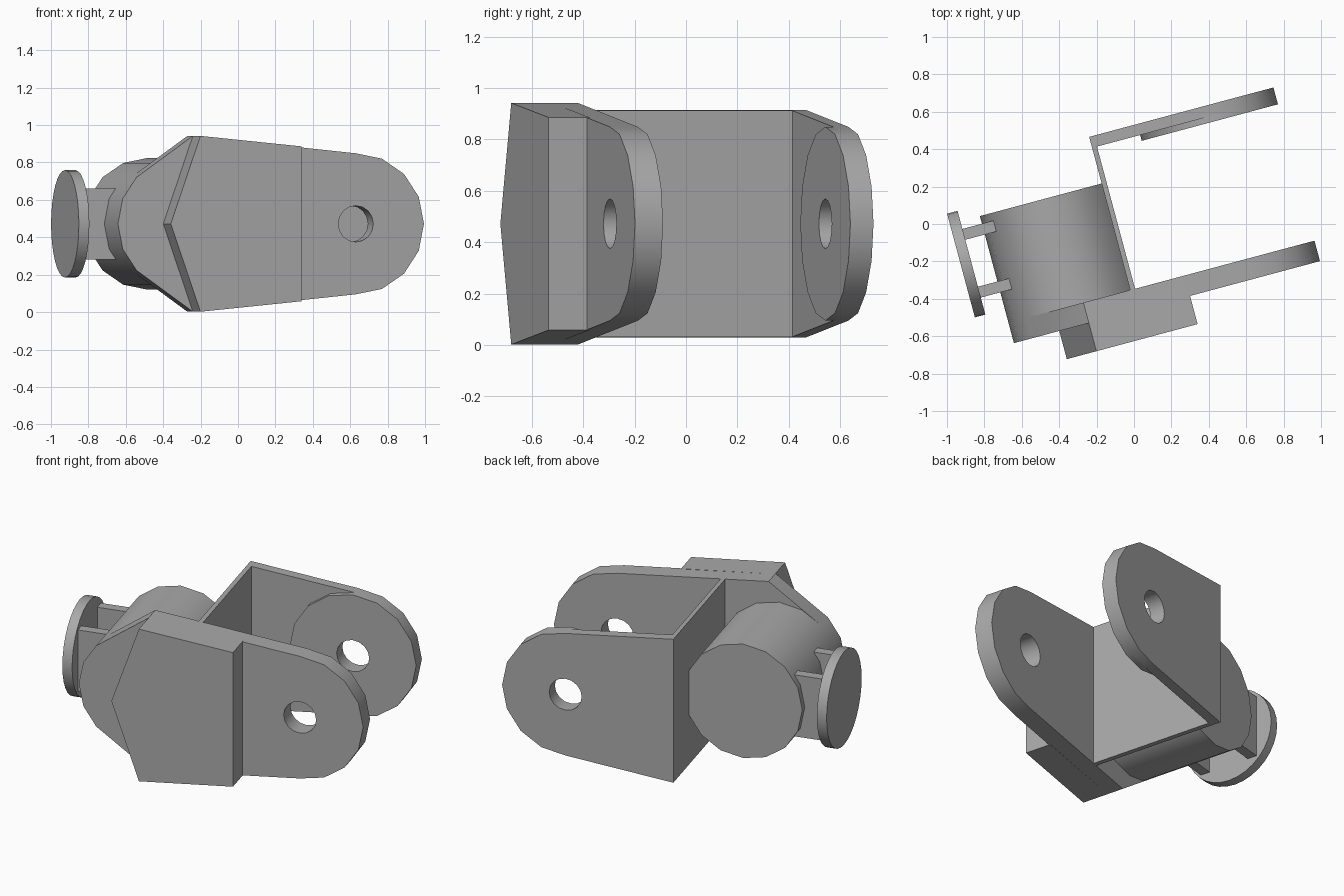
import bpy, bmesh, math
from mathutils import Matrix

cube = bpy.data.objects.get("Cube")
if cube:
    bpy.data.objects.remove(cube, do_unlink=True)

TURN = Matrix.Rotation(math.radians(15), 4, 'Z')   # whole bracket is turned about z
MID = 0.472                                        # height of the symmetry plane

grey = bpy.data.materials.new("plain grey")
grey.use_nodes = True
GREY = (0.4, 0.4, 0.4, 1)
grey.diffuse_color = GREY
grey.node_tree.nodes["Principled BSDF"].inputs["Base Color"].default_value = GREY


def ring(centre, radius, skip=0):
    """16-sided circle in the local x-z plane, optionally without its first points."""
    return [(centre + radius * math.cos(i * math.pi / 8),
             radius * math.sin(i * math.pi / 8)) for i in range(skip, 16)]


def mirrored(x, h):
    return [(x, h), (x, -h)]


def prism(name, outline, y0, y1):
    """Convex outline in x-z (z measured from MID), extruded from y0 to y1."""
    bm = bmesh.new()
    for y in (y0, y1):
        for x, z in outline:
            bm.verts.new((x, y, z + MID))
    hull = bmesh.ops.convex_hull(bm, input=bm.verts)
    bmesh.ops.delete(bm, geom=list({g for g in hull["geom_interior"] + hull["geom_unused"]
                                    if isinstance(g, bmesh.types.BMVert)}), context='VERTS')
    bmesh.ops.dissolve_limit(bm, angle_limit=0.01, verts=bm.verts, edges=bm.edges)
    bmesh.ops.recalc_face_normals(bm, faces=bm.faces)
    bm.transform(TURN)
    mesh = bpy.data.meshes.new(name)
    bm.to_mesh(mesh)
    bm.free()
    mesh.materials.append(grey)
    obj = bpy.data.objects.new(name, mesh)
    bpy.context.collection.objects.link(obj)
    return obj


def smooth(obj):
    bpy.ops.object.select_all(action='DESELECT')
    obj.select_set(True)
    bpy.context.view_layer.objects.active = obj
    bpy.ops.object.shade_smooth_by_angle(angle=math.radians(30))


def drill(obj, cutter):
    mod = obj.modifiers.new("pin_hole", 'BOOLEAN')
    mod.operation = 'DIFFERENCE'
    mod.solver = 'EXACT'
    mod.object = cutter
    bpy.context.view_layer.objects.active = obj
    bpy.ops.object.modifier_apply(modifier=mod.name)


# Shared outlines
TIP, BARREL = 0.532, -0.433
tip = ring(TIP, 0.377)
barrel = ring(BARREL, 0.352, skip=2)[:-1] + mirrored(BARREL + 0.325, 0.135)

# Fork arms, boss and back wall
front_arm = prism("front_arm", barrel + mirrored(-0.37, 0.47) + tip, -0.449, -0.336)
rear_arm = prism("rear_arm", mirrored(-0.111, 0.443) + tip, 0.451, 0.512)
rear_boss = prism("rear_boss", ring(TIP, 0.377), 0.419, 0.455)
prism("back_wall", mirrored(-0.111, 0.443) + mirrored(-0.084, 0.441), -0.34, 0.46)

# Pin hole through both arms
cutter = prism("pin_hole_cutter", ring(TIP, 0.097), -1, 1)
for part in (front_arm, rear_arm, rear_boss):
    drill(part, cutter)
bpy.data.objects.remove(cutter, do_unlink=True)

# Pointed reinforcing block on the front arm
prism("front_block", [(-0.534, 0)] + mirrored(-0.37, 0.47) + mirrored(0.19, 0.414),
      -0.605, -0.44)

# Barrel behind the wall
barrel_body = prism("barrel", barrel, -0.44, 0.254)

# Round end cap: its axis runs along local x, so it is made from slices of a circle
bm = bmesh.new()
bmesh.ops.create_cone(bm, cap_ends=True, segments=32, radius1=0.287, radius2=0.287, depth=0.058)
bm.transform(TURN @ Matrix.Translation((-0.922, 0.025, MID)) @ Matrix.Rotation(math.pi / 2, 4, 'Y'))
cap_mesh = bpy.data.meshes.new("end_cap")
bm.to_mesh(cap_mesh)
bm.free()
cap_mesh.materials.append(grey)
end_cap = bpy.data.objects.new("end_cap", cap_mesh)
bpy.context.collection.objects.link(end_cap)

# Two ribs joining the cap to the barrel
for name, y in (("rear_rib", 0.182), ("front_rib", -0.138)):
    prism(name, mirrored(-0.9, 0.19) + mirrored(-0.713, 0.19), y - 0.03, y + 0.03)

for part in (front_arm, rear_arm, rear_boss, barrel_body, end_cap):
    smooth(part)
